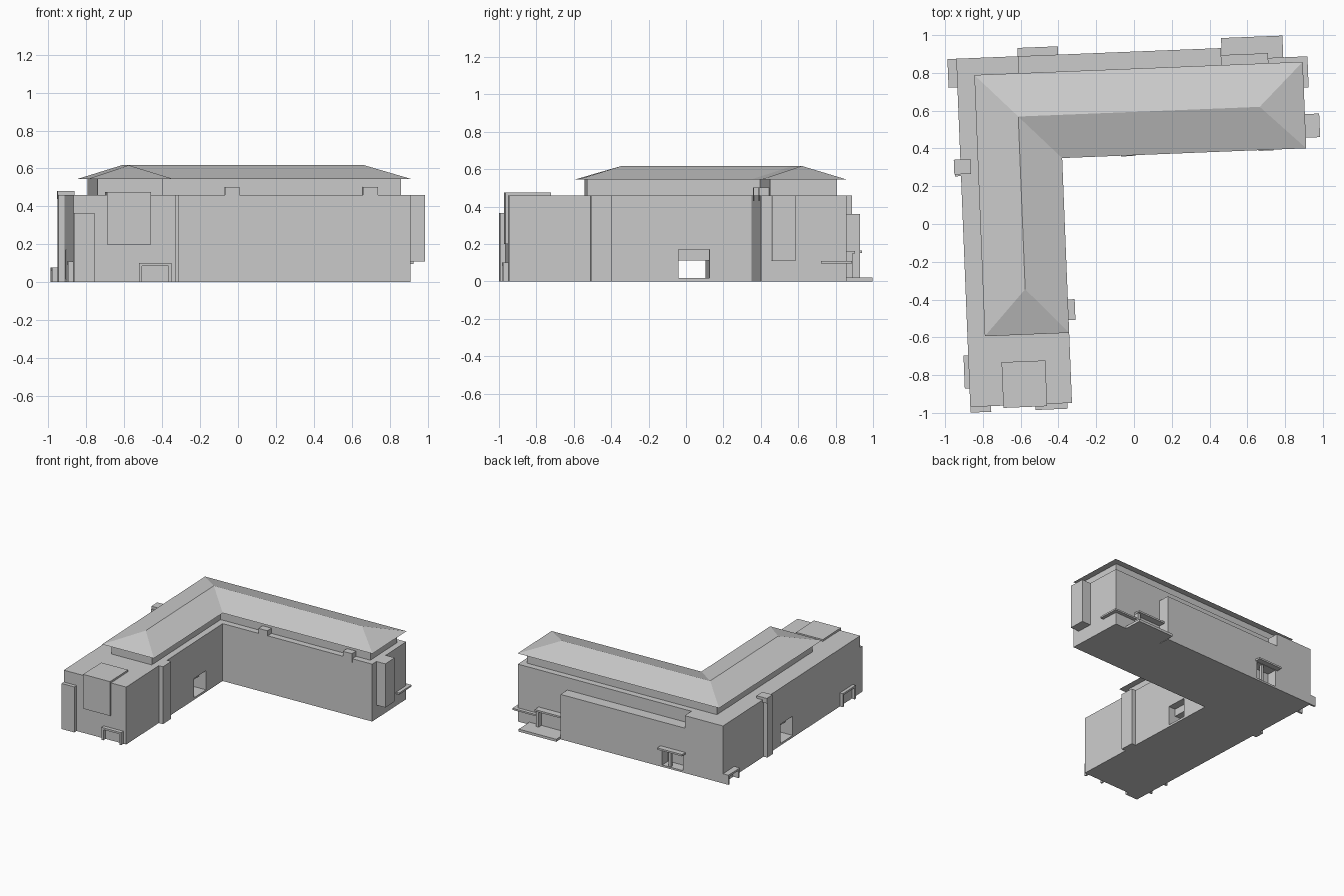
import bpy, bmesh, math

if "Cube" in bpy.data.objects:
    bpy.data.objects.remove(bpy.data.objects["Cube"], do_unlink=True)

# The whole building is turned slightly off the axes
TURN = math.radians(2.3)
WALL_TOP, EAVES, RIDGE = 0.46, 0.545, 0.617

grey = bpy.data.materials.new("light_grey")
grey.use_nodes = True
grey.diffuse_color = (0.6, 0.6, 0.6, 1)
grey.node_tree.nodes["Principled BSDF"].inputs["Base Color"].default_value = (0.6, 0.6, 0.6, 1)


def finish(name, bm):
    bmesh.ops.recalc_face_normals(bm, faces=bm.faces)
    mesh = bpy.data.meshes.new(name)
    bm.to_mesh(mesh)
    bm.free()
    mesh.materials.append(grey)
    obj = bpy.data.objects.new(name, mesh)
    obj.rotation_euler.z = TURN
    bpy.context.collection.objects.link(obj)
    return obj


def prism(name, outline, z0, z1):
    bm = bmesh.new()
    base = bm.faces.new([bm.verts.new((x, y, z0)) for x, y in outline])
    top = bmesh.ops.extrude_face_region(bm, geom=[base])["geom"]
    for v in top:
        if isinstance(v, bmesh.types.BMVert):
            v.co.z = z1
    return finish(name, bm)


def box(name, x0, x1, y0, y1, z0, z1):
    return prism(name, [(x0, y0), (x1, y0), (x1, y1), (x0, y1)], z0, z1)


def cut(target, *size):
    cutter = box("cutter", *size)
    cutter.hide_render = True
    mod = target.modifiers.new("opening", "BOOLEAN")
    mod.operation = "DIFFERENCE"
    mod.solver = "EXACT"
    mod.object = cutter
    bpy.context.view_layer.objects.active = target
    bpy.ops.object.modifier_apply(modifier=mod.name)
    bpy.data.objects.remove(cutter, do_unlink=True)


def door_frame(name, x0, x1, y0, y1, height, t=0.015):
    """Two jambs and a lintel, spanning the longer plan side."""
    box(name + "_lintel", x0, x1, y0, y1, height - t, height)
    if x1 - x0 > y1 - y0:
        jambs = [(x0, x0 + t, y0, y1), (x1 - t, x1, y0, y1)]
    else:
        jambs = [(x0, x1, y0, y0 + t), (x0, x1, y1 - t, y1)]
    for i, j in enumerate(jambs):
        box(f"{name}_jamb_{i + 1}", *j, 0, height - t)


# Main plan edges
W, E, S, N = -0.905, 0.925, -0.933, 0.822
INX, INY = -0.366, 0.364      # inner corner
NW_X, NW_Y = -0.575, 0.912    # projecting corner block

# L-shaped main walls with the passage through the west wing
walls = prism("main_walls", [(W, S), (INX, S), (INX, INY), (E, INY), (E, N),
                             (NW_X, N), (NW_X, NW_Y), (W, NW_Y)], 0, WALL_TOP)
cut(walls, W - 0.1, INX + 0.1, -0.025, 0.14, 0.017, 0.112)
cut(walls, INX - 0.06, INX + 0.1, -0.025, 0.14, 0.017, 0.17)
cut(walls, W - 0.1, W + 0.06, -0.025, 0.14, 0.017, 0.17)

# Lower rear extension with a recessed porch
annex = box("rear_extension", NW_X, 0.497, N, NW_Y, 0, 0.36)
cut(annex, -0.56, -0.38, N + 0.01, 1, 0.015, 0.15)
box("porch_canopy", -0.58, -0.365, NW_Y - 0.03, 0.956, 0.152, 0.166)
box("porch_post", -0.45, -0.43, 0.88, 0.905, 0.015, 0.152)

# Set-back upper storey
RW, RE, RS = -0.813, 0.927, -0.562
D = 0.05
prism("upper_storey", [(RW + D, RS + D), (INX - D, RS + D), (INX - D, INY + D),
                       (RE - D, INY + D), (RE - D, N - D), (RW + D, N - D)],
      WALL_TOP, EAVES + 0.005)

# Hipped roof over the L
bm = bmesh.new()
sw, se, inner, ee, ne, nw = [bm.verts.new((x, y, EAVES)) for x, y in
                             ((RW, RS), (INX, RS), (INX, INY), (RE, INY), (RE, N), (RW, N))]
rx, ry = (RW + INX) / 2, (INY + N) / 2
south, elbow, east = [bm.verts.new((x, y, RIDGE)) for x, y in
                      ((rx, RS + 0.24), (rx, ry), (RE - 0.237, ry))]
for face in ((sw, se, south), (se, inner, elbow, south), (inner, ee, east, elbow),
             (ee, ne, east), (ne, nw, elbow, east), (nw, sw, south, elbow),
             (sw, nw, ne, ee, inner, se)):
    bm.faces.new(face)
finish("hipped_roof", bm)

# South end: corner panel, bay and doorway
box("corner_panel", W, -0.795, S - 0.03, S, 0, 0.365)
box("south_bay", -0.73, -0.498, S - 0.012, -0.703, 0.2, 0.475)
door_frame("south_door", -0.56, -0.39, S - 0.03, S, 0.1)

# West side: chimney, doorway and low corner frame
box("chimney_shaft", W - 0.032, W, 0.29, 0.365, 0, WALL_TOP)
box("chimney_cap", W - 0.035, W + 0.053, 0.3, 0.378, WALL_TOP - 0.02, 0.48)
door_frame("west_door", W - 0.025, W, -0.835, -0.66, 0.108)
door_frame("corner_hatch", W - 0.047, W, 0.76, NW_Y, 0.077)

# Courtyard side: pier and roof-edge vents
box("courtyard_pier", INX, INX + 0.036, -0.495, -0.385, 0, WALL_TOP)
for i, x in enumerate((-0.055, 0.675)):
    box(f"roof_vent_{i + 1}", x, x + 0.078, INY - 0.004, INY + D, WALL_TOP - 0.03, 0.502)

# East end: hanging bay and corner ledge wrapping the back corner
box("east_bay", E, 1.003, 0.42, 0.545, 0.11, WALL_TOP)
LEDGE = 0.028
prism("corner_ledge", [(E, 0.685), (E + LEDGE, 0.685), (E + LEDGE, N + LEDGE),
                       (0.745, N + LEDGE), (0.745, N), (E, N)], 0.097, 0.11)

# Rear terrace with canopy and supporting wall
box("terrace_slab", 0.5, 0.825, N, 0.965, 0, 0.02)
box("terrace_canopy", 0.497, 0.745, N, 0.875, 0.148, 0.162)
box("terrace_post", 0.72, 0.742, N, 0.86, 0.02, 0.148)
